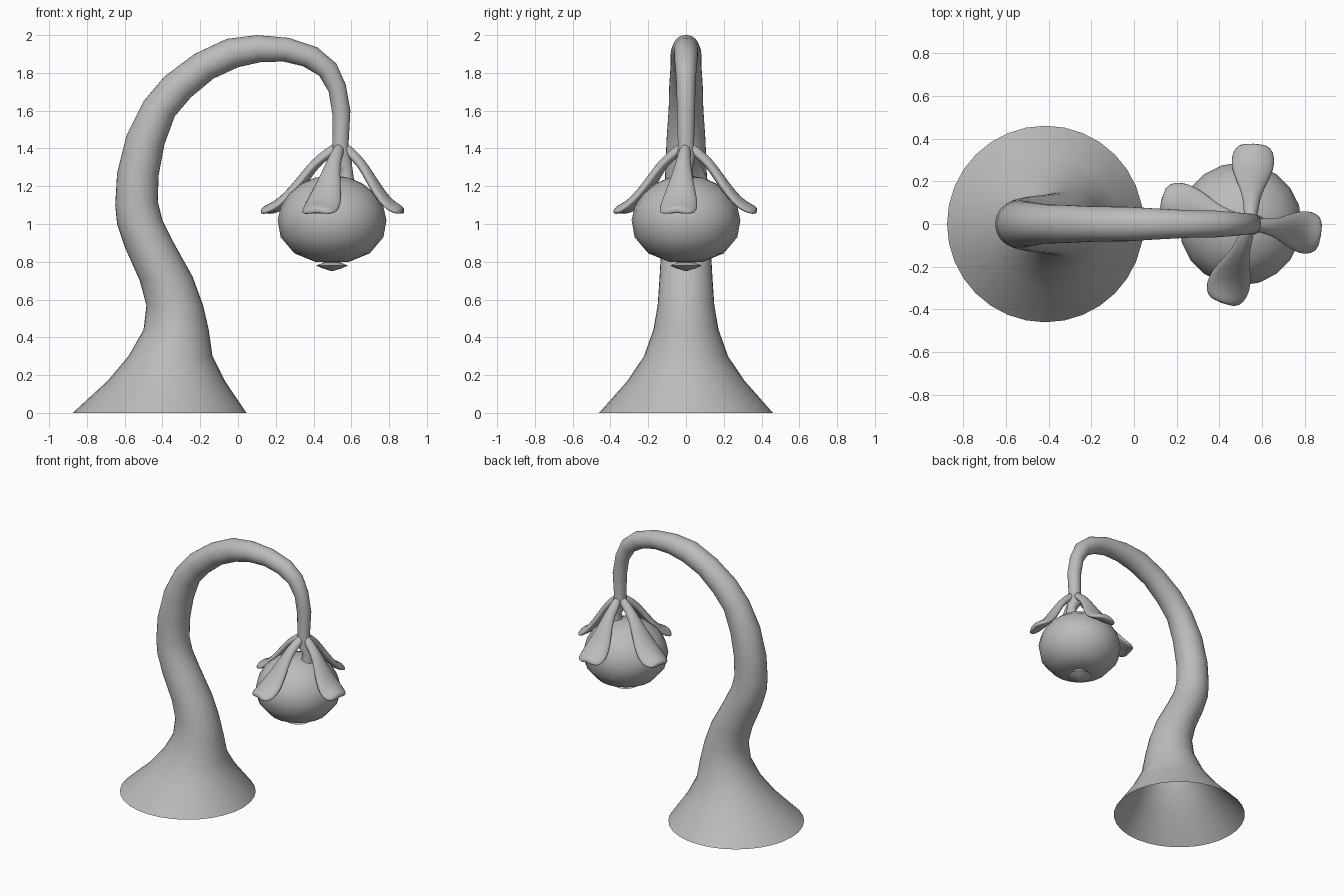
import bpy, bmesh, math
from mathutils import Vector

if "Cube" in bpy.data.objects:
    bpy.data.objects.remove(bpy.data.objects["Cube"])

grey = bpy.data.materials.new("plain_grey")
grey.diffuse_color = (0.5, 0.5, 0.5, 1)
grey.use_nodes = True
grey.node_tree.nodes["Principled BSDF"].inputs["Base Color"].default_value = grey.diffuse_color


def skin(name, rings, cap_start=True, cap_end=True, subdivide=0):
    """Join a list of equal rings of points into one smooth tube."""
    bm = bmesh.new()
    loops = [[bm.verts.new(p) for p in ring] for ring in rings]
    n = len(loops[0])
    for a, b in zip(loops, loops[1:]):
        for i in range(n):
            j = (i + 1) % n
            bm.faces.new((a[i], a[j], b[j], b[i]))
    if cap_start:
        bm.faces.new(loops[0][::-1])
    if cap_end:
        bm.faces.new(loops[-1])
    bmesh.ops.recalc_face_normals(bm, faces=bm.faces)
    mesh = bpy.data.meshes.new(name)
    bm.to_mesh(mesh)
    bm.free()
    mesh.materials.append(grey)
    obj = bpy.data.objects.new(name, mesh)
    bpy.context.collection.objects.link(obj)
    if subdivide:
        mod = obj.modifiers.new("Smooth", 'SUBSURF')
        mod.levels = mod.render_levels = subdivide
    bpy.ops.object.select_all(action='DESELECT')
    obj.select_set(True)
    bpy.context.view_layer.objects.active = obj
    if subdivide:
        bpy.ops.object.shade_smooth()
    else:
        bpy.ops.object.shade_smooth_by_angle(angle=math.radians(50))
    return obj


def ellipse(centre, u, v, n):
    return [centre + u * math.cos(2 * math.pi * i / n) + v * math.sin(2 * math.pi * i / n)
            for i in range(n)]


# Stem: outer and inner edge of the bend (x, z, x, z), open flared foot
edges = [
    (-.875, 0, .045, 0), (-.69, .17, -.07, .17), (-.58, .30, -.135, .30),
    (-.50, .44, -.155, .44), (-.485, .57, -.185, .57), (-.52, .70, -.24, .72),
    (-.60, .88, -.34, .90), (-.64, 1.0, -.40, 1.02), (-.65, 1.10, -.425, 1.12),
    (-.64, 1.27, -.42, 1.26), (-.59, 1.47, -.39, 1.42), (-.50, 1.65, -.335, 1.57),
    (-.39, 1.78, -.25, 1.67), (-.23, 1.90, -.13, 1.77), (-.06, 1.98, 0, 1.83),
    (.10, 2.0, .12, 1.857), (.27, 1.985, .24, 1.86), (.42, 1.935, .345, 1.835),
    (.52, 1.85, .43, 1.785), (.57, 1.74, .48, 1.70), (.595, 1.60, .50, 1.58),
    (.585, 1.42, .50, 1.42), (.60, 1.36, .50, 1.35), (.605, 1.30, .54, 1.29),
    (.615, 1.23, .53, 1.23)]
rings = []
for x1, z1, x2, z2 in edges:
    a, b = Vector((x1, 0, z1)), Vector((x2, 0, z2))
    half = (a - b) / 2
    rings.append(ellipse((a + b) / 2, half, Vector((0, half.length, 0)), 32))
skin("stem", rings, cap_start=False)

# Round hanging bulb with a small flared nub underneath
profile = [(.02, 1.255), (.09, 1.245), (.16, 1.215), (.23, 1.16), (.272, 1.09),
           (.288, 1.02), (.272, .93), (.20, .845), (.09, .80), (.055, .81),
           (.045, .795), (.085, .78), (.05, .765), (.003, .75)]
skin("bulb", [ellipse(Vector((.498, 0, z)), Vector((r, 0, 0)), Vector((0, r, 0)), 20)
              for r, z in profile])

# Four drooping petals: distance along, height, half width, half thickness
petal = [(.02, 1.42, .025, .025), (.16, 1.378, .036, .028), (.33, 1.325, .042, .026),
         (.46, 1.255, .062, .028), (.60, 1.18, .088, .030), (.76, 1.115, .108, .028),
         (.92, 1.082, .100, .026), (1.02, 1.073, .065, .018)]
root = Vector((.545, 0, 0))
tips = {"right": (.87, -.05), "back": (.56, .37), "left": (.135, .115), "front": (.415, -.365)}
for side, (tx, ty) in tips.items():
    out = Vector((tx, ty, 0)) - root
    direction = out.normalized()
    across = Vector((-direction.y, direction.x, 0))
    points = [root + out * d + Vector((0, 0, z)) for d, z, w, t in petal]
    rings = []
    for k, (d, z, w, t) in enumerate(petal):
        along = points[min(k + 1, len(points) - 1)] - points[max(k - 1, 0)]
        up = along.cross(across).normalized()
        ring = ellipse(points[k], across * w, up * t, 12)
        # Edges droop a little around the bulb
        rings.append([p - Vector((0, 0, .025 * (w / .1) * ((p - points[k]).dot(across) / w) ** 2))
                      for p in ring])
    skin(side + "_petal", rings, subdivide=1)
